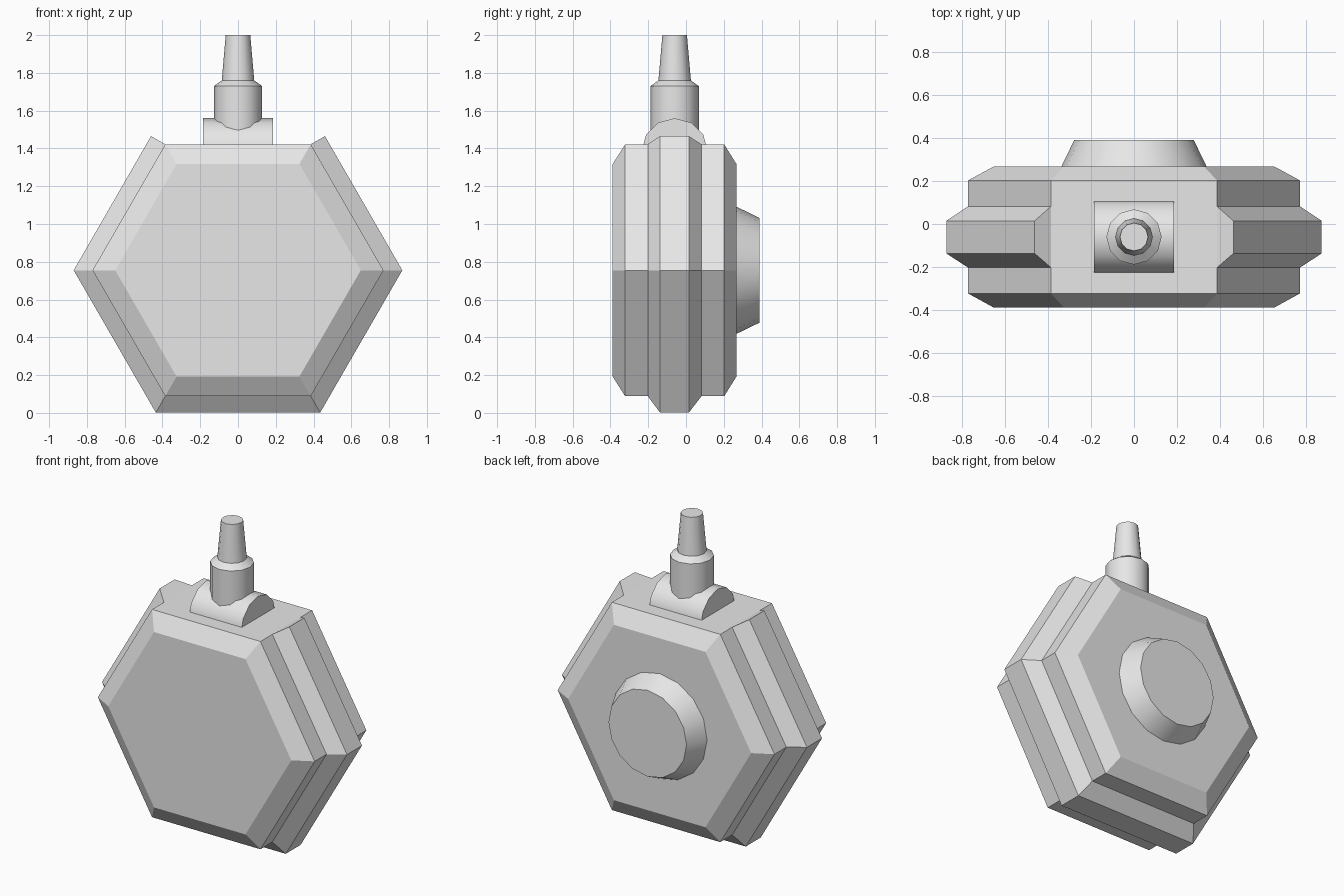
import bpy, bmesh
from math import cos, sin, radians
from mathutils import Vector

cube = bpy.data.objects.get("Cube")
if cube:
    bpy.data.objects.remove(cube)

grey = bpy.data.materials.new("light grey")
grey.use_nodes = True
grey.diffuse_color = (0.8, 0.8, 0.8, 1)
grey.node_tree.nodes["Principled BSDF"].inputs["Base Color"].default_value = grey.diffuse_color

MID_Z = 0.755      # height of the case centre
STEM_Y = -0.06     # depth of the stem axis


def loft(name, rings, closed=True, smooth=False):
    """Skin a list of equal rings of points and cap both ends."""
    bm = bmesh.new()
    loops = [[bm.verts.new(p) for p in ring] for ring in rings]
    for a, b in zip(loops, loops[1:]):
        for i in range(len(a)):
            j = (i + 1) % len(a)
            bm.faces.new((a[i], a[j], b[j], b[i]))
    bm.faces.new(loops[0])
    bm.faces.new(loops[-1])
    bmesh.ops.recalc_face_normals(bm, faces=bm.faces)
    mesh = bpy.data.meshes.new(name)
    bm.to_mesh(mesh)
    bm.free()
    mesh.materials.append(grey)
    obj = bpy.data.objects.new(name, mesh)
    bpy.context.collection.objects.link(obj)
    if smooth:
        bpy.ops.object.select_all(action="DESELECT")
        obj.select_set(True)
        bpy.context.view_layer.objects.active = obj
        bpy.ops.object.shade_smooth_by_angle(angle=radians(40))
    return obj


def turned(name, profile, sides, axis, centre, smooth=True):
    """Stack regular polygons (offset, radius) along an axis."""
    rings = []
    for offset, r in profile:
        ring = []
        for i in range(sides):
            a = radians(360 * i / sides)
            u, v = r * cos(a), r * sin(a)
            p = {"x": (offset, u, v), "y": (u, offset, v), "z": (u, v, offset)}[axis]
            ring.append(Vector(p) + Vector(centre))
        rings.append(ring)
    return loft(name, rings, smooth=smooth)


# Hexagonal case with chamfered front and back
turned("case", [(-0.388, 0.65), (-0.322, 0.77), (0.202, 0.77), (0.267, 0.65)],
       6, "y", (0, 0, MID_Z), smooth=False)

# Raised band round five sides, open at the top, with square-cut ends
sections = []
for angle in range(60, -241, -60):
    corner = Vector((cos(radians(angle)), 0, sin(radians(angle)))) * 0.77
    lean = {60: 30, -240: -210}.get(angle, angle)
    height = 0.087 if lean != angle else 0.1
    out = Vector((cos(radians(lean)), 0, sin(radians(lean)))) * height
    base = corner + Vector((0, 0, MID_Z))
    sections.append([base + out * k + Vector((0, y, 0))
                     for y, k in ((-0.202, 0), (-0.137, 1), (0.015, 1), (0.082, 0))])
loft("side_band", sections)

# Tapered round boss on the back
turned("back_boss", [(0.26, 0.34), (0.39, 0.277)], 16, "y", (0, 0, MID_Z))

# Half-sunk cross barrel on top
turned("top_barrel", [(-0.185, 0.175), (0.185, 0.175)], 12, "x", (0, STEM_Y, 1.385))

# Upright stem with shoulder, then the tapered tip
turned("stem", [(1.4, 0.128), (1.73, 0.128), (1.76, 0.086), (2.0, 0.065)],
       12, "z", (0, STEM_Y, 0))
